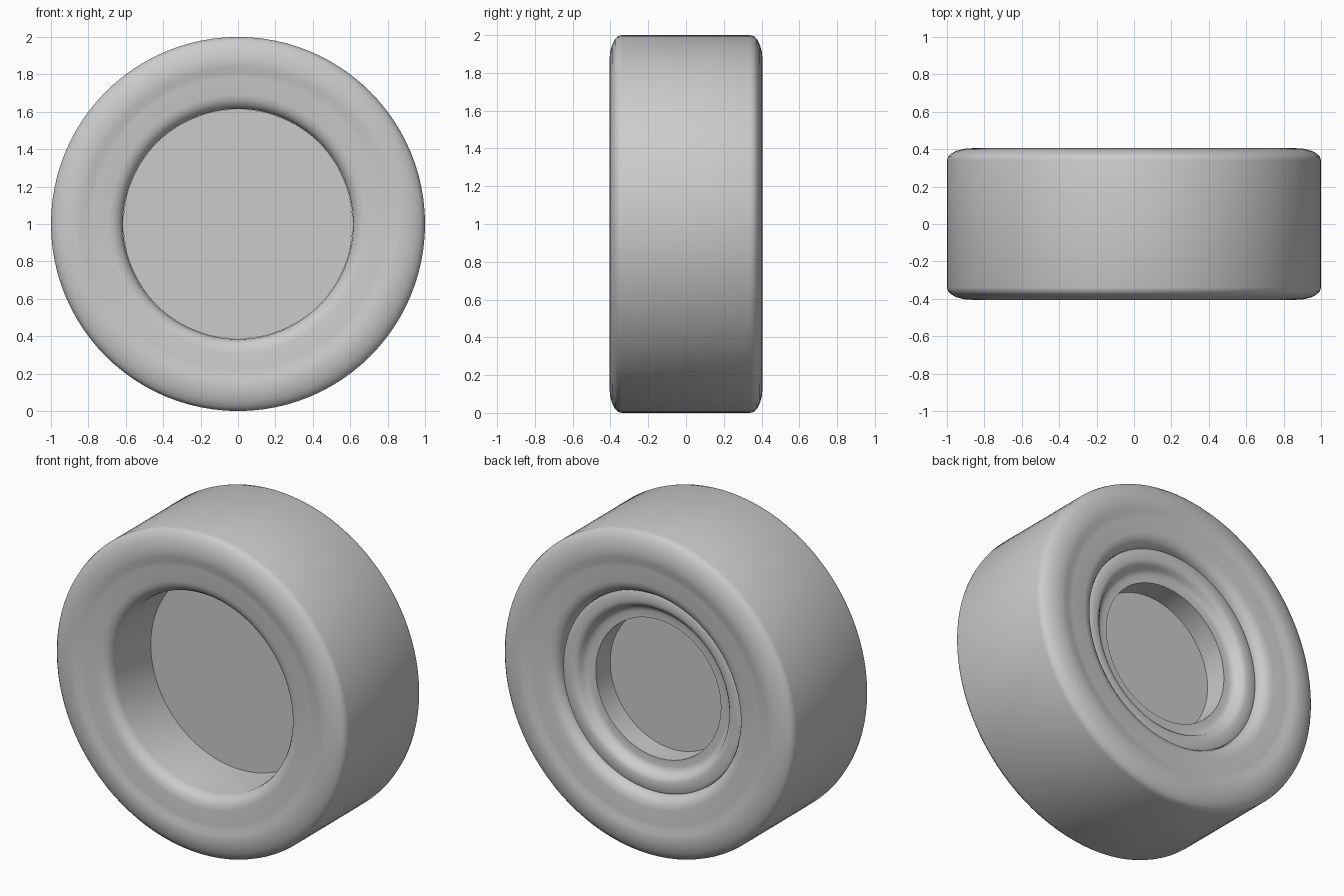
import bpy, math

cube = bpy.data.objects.get("Cube")
if cube:
    bpy.data.objects.remove(cube, do_unlink=True)

SEGMENTS = 96

grey = bpy.data.materials.new("plain grey")
grey.use_nodes = True
grey.diffuse_color = (0.6, 0.6, 0.6, 1)
grey.node_tree.nodes["Principled BSDF"].inputs["Base Color"].default_value = (0.6, 0.6, 0.6, 1)


def lathe(name, profile, closed=False):
    """Spin (radius, y) points about the wheel axle; zero radius makes a pole."""
    verts, rings, faces = [], [], []
    for r, y in profile:
        count = SEGMENTS if r > 0 else 1
        rings.append(range(len(verts), len(verts) + count))
        for i in range(count):
            a = math.tau * i / SEGMENTS
            verts.append((r * math.cos(a), y, 1 + r * math.sin(a)))
    pairs = list(zip(rings, rings[1:]))
    if closed:
        pairs.append((rings[-1], rings[0]))
    for p, q in pairs:
        for i in range(SEGMENTS):
            j = (i + 1) % SEGMENTS
            corners = [p[i % len(p)], p[j % len(p)], q[j % len(q)], q[i % len(q)]]
            faces.append(list(dict.fromkeys(corners)))
    mesh = bpy.data.meshes.new(name)
    mesh.from_pydata(verts, [], faces)
    mesh.materials.append(grey)
    obj = bpy.data.objects.new(name, mesh)
    bpy.context.collection.objects.link(obj)
    bpy.ops.object.select_all(action='DESELECT')
    obj.select_set(True)
    bpy.context.view_layer.objects.active = obj
    bpy.ops.object.mode_set(mode='EDIT')
    bpy.ops.mesh.select_all(action='SELECT')
    bpy.ops.mesh.normals_make_consistent(inside=False)
    bpy.ops.object.mode_set(mode='OBJECT')
    bpy.ops.object.shade_smooth_by_angle(angle=math.radians(40))
    return obj


# Tyre: one sidewall from bore to tread, mirrored to the other side
sidewall = [(0.615, 0.32), (0.62, 0.345), (0.635, 0.367), (0.66, 0.383), (0.69, 0.39),
            (0.78, 0.39), (0.81, 0.394), (0.84, 0.402), (0.87, 0.405), (0.91, 0.402),
            (0.95, 0.391), (0.98, 0.375), (0.994, 0.36), (1.0, 0.34)]
tyre = lathe("tyre", sidewall + [(r, -y) for r, y in reversed(sidewall)], closed=True)

# Hub: plain disc in front, stepped ring and shallow recess behind
hub_profile = [(0, 0.02), (0.614, 0.02), (0.614, 0.325), (0.605, 0.33), (0.55, 0.33),
               (0.53, 0.325), (0.515, 0.31), (0.505, 0.29), (0.49, 0.277), (0.47, 0.272),
               (0.43, 0.272), (0.43, 0.13), (0, 0.13)]
hub = lathe("hub", hub_profile)
